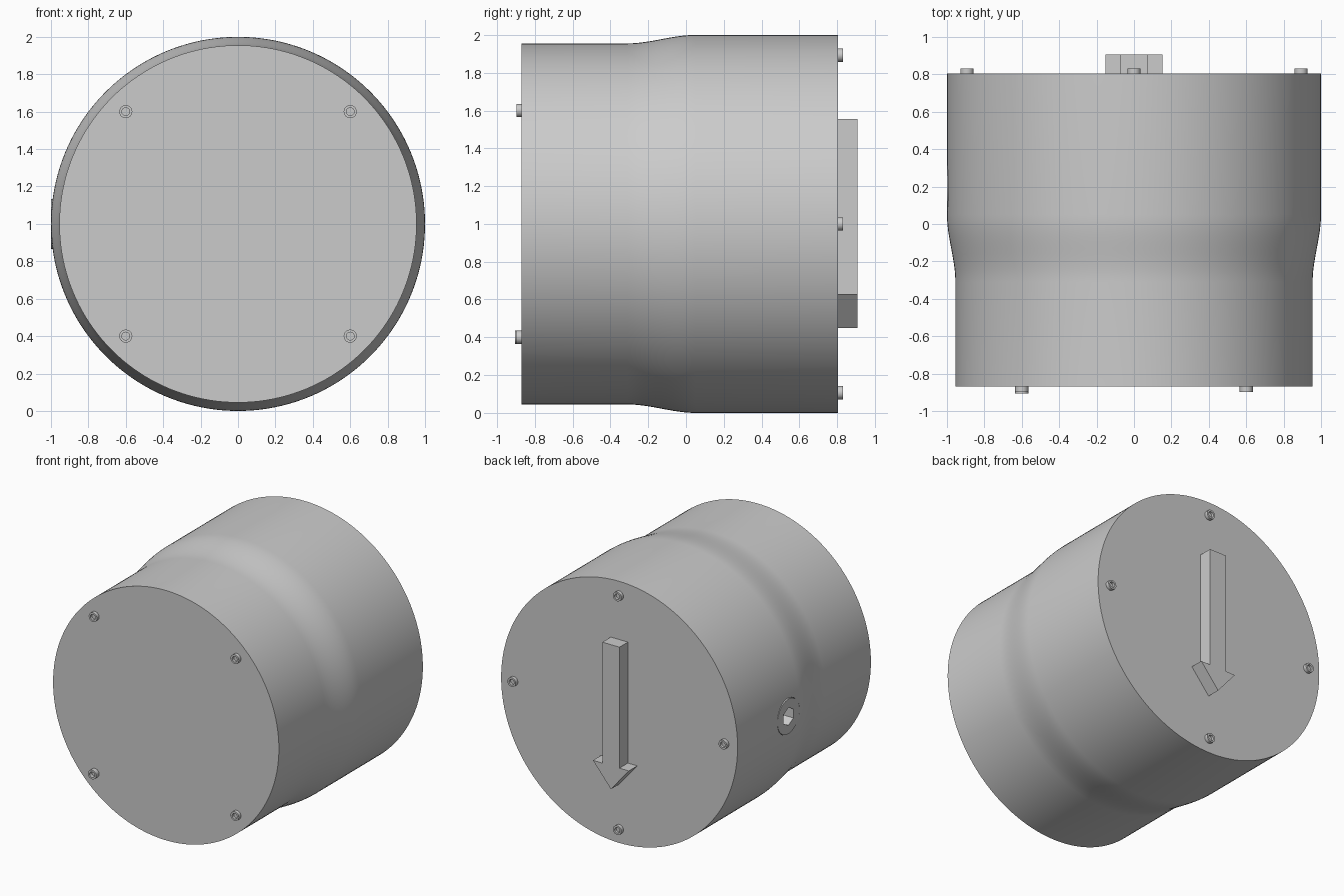
import bpy, bmesh
from math import pi, cos, sin, radians
from mathutils import Matrix

cube = bpy.data.objects.get("Cube")
if cube:
    bpy.data.objects.remove(cube, do_unlink=True)

grey = bpy.data.materials.new("plain_grey")
grey.use_nodes = True
colour = (0.6, 0.6, 0.6, 1)
grey.diffuse_color = colour
grey.node_tree.nodes["Principled BSDF"].inputs["Base Color"].default_value = colour

# Directions that a part's local z axis can point to
FRONT = Matrix.Rotation(pi / 2, 4, 'X')
BACK = Matrix.Rotation(-pi / 2, 4, 'X')
RIGHT = Matrix.Rotation(-pi / 2, 4, 'Y')


def finish(name, bm, matrix):
    bmesh.ops.recalc_face_normals(bm, faces=bm.faces)
    mesh = bpy.data.meshes.new(name)
    bm.transform(matrix)
    bm.to_mesh(mesh)
    bm.free()
    mesh.materials.append(grey)
    obj = bpy.data.objects.new(name, mesh)
    bpy.context.collection.objects.link(obj)
    return obj


def smooth(obj):
    bpy.ops.object.select_all(action='DESELECT')
    obj.select_set(True)
    bpy.context.view_layer.objects.active = obj
    bpy.ops.object.shade_smooth_by_angle(angle=radians(30))


def turned(name, rings, sides, place, axis):
    """Closed solid from (radius, height, is_hexagon) rings, capped at both ends."""
    bm = bmesh.new()
    loops = []
    for radius, height, is_hex in rings:
        loop = []
        for i in range(sides):
            a = 2 * pi * i / sides
            r = radius * cos(pi / 6) / cos(a % (pi / 3) - pi / 6) if is_hex else radius
            loop.append(bm.verts.new((r * cos(a), r * sin(a), height)))
        loops.append(loop)
    for low, high in zip(loops, loops[1:]):
        for i in range(sides):
            j = (i + 1) % sides
            bm.faces.new((low[i], low[j], high[j], high[i]))
    bm.faces.new(loops[0])
    bm.faces.new(loops[-1])
    return finish(name, bm, Matrix.Translation(place) @ axis)


# Drum body: narrow front, soft S-shaped step, wide back
rings = [(0.955, -0.87, False)]
steps = 12
for k in range(steps + 1):
    t = k / steps
    rings.append((0.955 + 0.045 * t * t * (3 - 2 * t), -0.31 + 0.36 * t, False))
rings.append((1.0, 0.805, False))
body = turned("drum_body", rings, 160, (0, 0, 1), BACK)

# Pocket in the right side for the plug
plug_place = (-1, 0.19, 1)
cutter = turned("plug_pocket_cutter", [(0.135, -0.1, False), (0.135, 0.1, False)],
                48, plug_place, RIGHT)
cutter.hide_render = True
cut = body.modifiers.new("pocket", 'BOOLEAN')
cut.object = cutter
cut.operation = 'DIFFERENCE'
cut.solver = 'EXACT'
bpy.context.view_layer.objects.active = body
bpy.ops.object.modifier_apply(modifier=cut.name)
bpy.data.objects.remove(cutter, do_unlink=True)
smooth(body)

# Plug with a hexagonal socket
smooth(turned("side_plug", [(0.133, -0.1, False), (0.133, 0, False),
                            (0.068, 0, True), (0.068, -0.08, True)],
              48, plug_place, RIGHT))


# Cap screws with round sockets
def screw(name, place, axis, length):
    smooth(turned(name, [(0.035, -0.01, False), (0.035, length, False),
                         (0.021, length, False), (0.021, 0.008, False)],
                  24, place, axis))


for side, x in (("right", -0.6), ("left", 0.6)):
    for level, z in (("lower", 0.4), ("upper", 1.6)):
        longest = x < 0 and z < 1
        screw(f"front_screw_{level}_{side}", (x, -0.87, z), FRONT,
              0.036 if longest else 0.027)
for i, side in enumerate(("left", "top", "right", "bottom")):
    a = i * pi / 2
    screw(f"back_screw_{side}", (0.893 * cos(a), 0.805, 1 + 0.893 * sin(a)), BACK, 0.027)

# Raised arrow on the back, pointing down
half = [(0.072, 1.555), (0.072, 0.63), (0.152, 0.63)]
outline = half + [(0, 0.45)] + [(-x, z) for x, z in reversed(half)]
bm = bmesh.new()
face = bm.faces.new([bm.verts.new((x, 0.8, z)) for x, z in outline])
out = bmesh.ops.extrude_face_region(bm, geom=[face])
verts = [v for v in out["geom"] if isinstance(v, bmesh.types.BMVert)]
bmesh.ops.translate(bm, verts=verts, vec=(0, 0.107, 0))
finish("direction_arrow", bm, Matrix.Identity(4))
